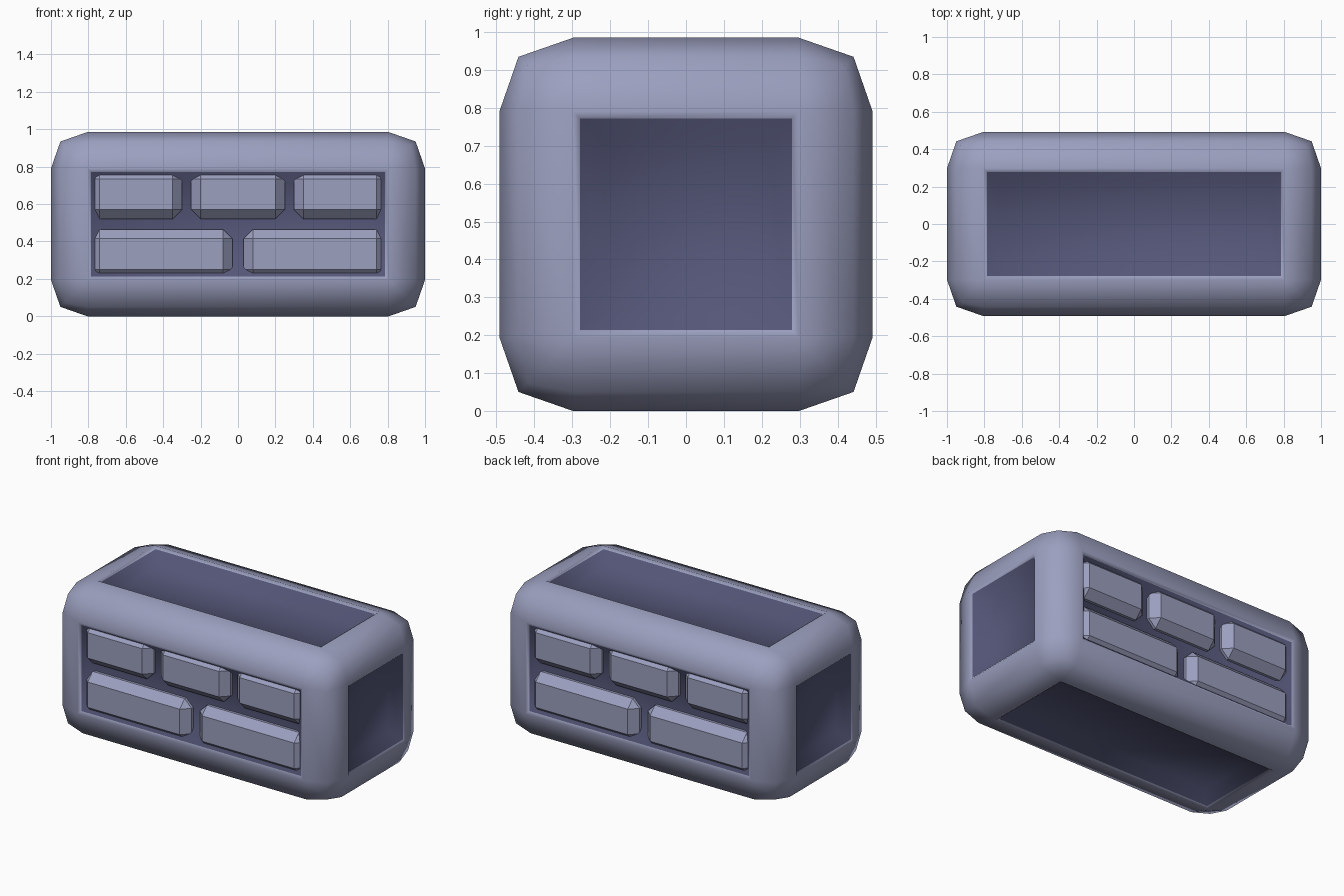
import bpy, bmesh, math
from mathutils import Vector

cube = bpy.data.objects.get("Cube")
if cube:
    bpy.data.objects.remove(cube, do_unlink=True)


def material(name, rgb):
    m = bpy.data.materials.new(name)
    m.use_nodes = True
    m.diffuse_color = (*rgb, 1)
    m.node_tree.nodes["Principled BSDF"].inputs["Base Color"].default_value = (*rgb, 1)
    return m


stone = material("pale blue grey", (0.33, 0.35, 0.52))
mortar = material("dark slate blue", (0.09, 0.095, 0.19))

SIZE = Vector((2.0, 0.985, 0.985))
MID = SIZE.z / 2


def rounded_box(size, centre, width, segments, profile=0.5):
    bm = bmesh.new()
    bmesh.ops.create_cube(bm, size=1)
    for v in bm.verts:
        v.co = Vector(a * b for a, b in zip(v.co, size)) + Vector(centre)
    bmesh.ops.bevel(bm, geom=bm.edges[:], offset=width, segments=segments,
                    profile=profile, affect='EDGES')
    bm.normal_update()
    return bm


def finish(bm, name, materials, angle):
    mesh = bpy.data.meshes.new(name)
    bm.to_mesh(mesh)
    bm.free()
    ob = bpy.data.objects.new(name, mesh)
    bpy.context.collection.objects.link(ob)
    for m in materials:
        mesh.materials.append(m)
    bpy.ops.object.select_all(action='DESELECT')
    ob.select_set(True)
    bpy.context.view_layer.objects.active = ob
    bpy.ops.object.shade_smooth_by_angle(angle=math.radians(angle))
    return ob


# Rounded outer frame with a shallow dark dish sunk into each side
frame = rounded_box(SIZE, (0, 0, MID), 0.195, 2, 0.55)
panels = [f for f in frame.faces if max(abs(c) for c in f.normal) > 0.999]
bmesh.ops.inset_individual(frame, faces=panels, thickness=0.026, depth=-0.012)
rings = bmesh.ops.inset_individual(frame, faces=panels, thickness=0.09, depth=-0.065)
for f in panels + rings["faces"]:
    f.material_index = 1
finish(frame, "block_frame", [stone, mortar], 80)


# Bricks run through the block and show on the front and the back
def brick(name, x0, x1, z0, z1):
    bm = rounded_box((x1 - x0, SIZE.y - 0.02, z1 - z0),
                     ((x0 + x1) / 2, 0, (z0 + z1) / 2), 0.05, 1)
    finish(bm, name, [stone], 30)


for name, x0, x1 in (("right", -0.79, -0.3), ("middle", -0.25, 0.25), ("left", 0.3, 0.79)):
    brick("upper_brick_" + name, x0, x1, 0.52, 0.785)
for name, x0, x1 in (("right", -0.79, -0.03), ("left", 0.03, 0.79)):
    brick("lower_brick_" + name, x0, x1, 0.2, 0.465)
